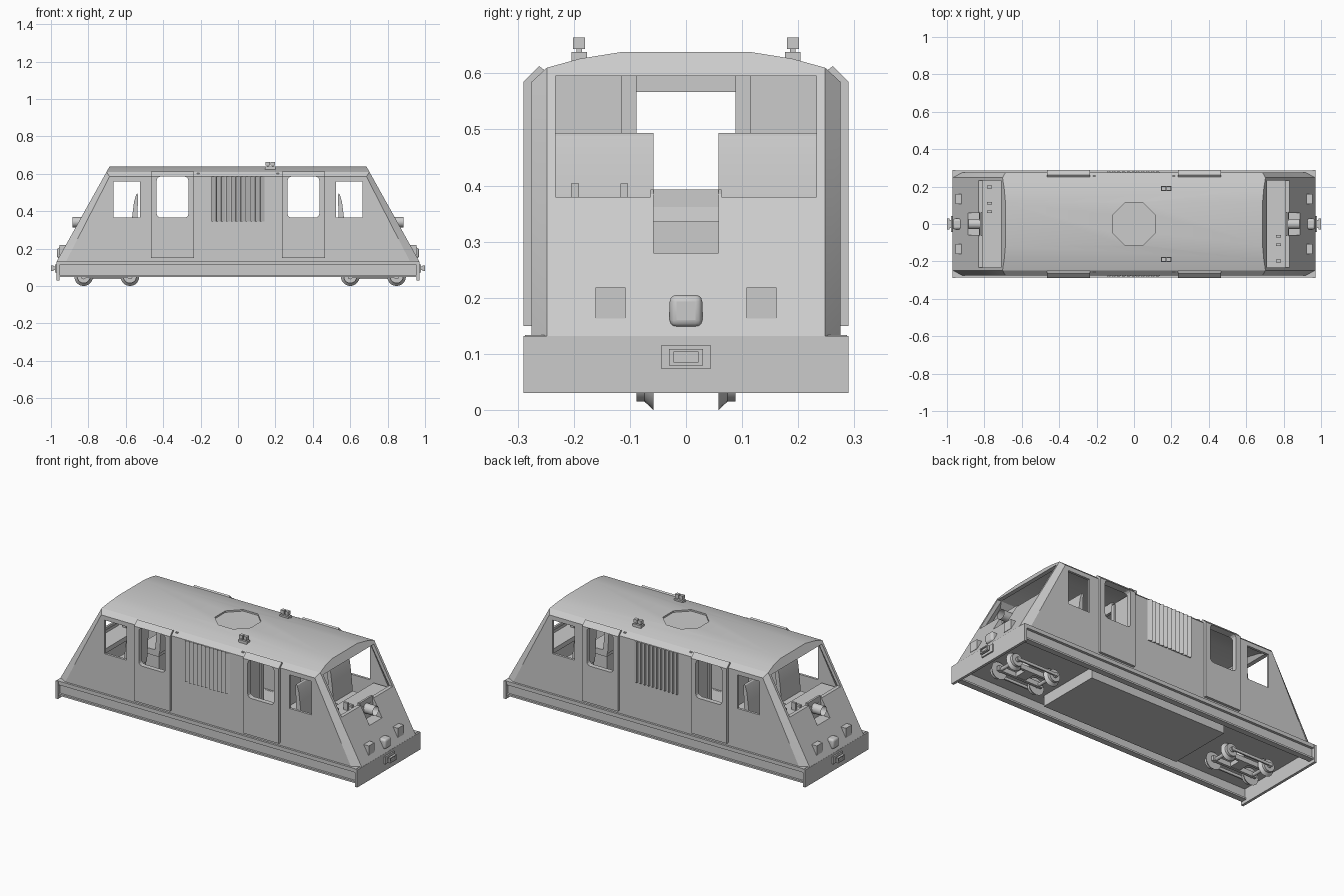
import bpy, bmesh, math

if "Cube" in bpy.data.objects:
    bpy.data.objects.remove(bpy.data.objects["Cube"])

grey = bpy.data.materials.new("plain grey")
grey.diffuse_color = (0.6, 0.6, 0.6, 1)
grey.use_nodes = True
grey.node_tree.nodes["Principled BSDF"].inputs["Base Color"].default_value = grey.diffuse_color


def finish(name, bm, smooth=False):
    bmesh.ops.recalc_face_normals(bm, faces=bm.faces[:])
    me = bpy.data.meshes.new(name)
    bm.to_mesh(me)
    bm.free()
    me.materials.append(grey)
    ob = bpy.data.objects.new(name, me)
    bpy.context.collection.objects.link(ob)
    if smooth:
        shade(ob)
    return ob


def shade(ob):
    bpy.ops.object.select_all(action='DESELECT')
    ob.select_set(True)
    bpy.context.view_layer.objects.active = ob
    bpy.ops.object.shade_smooth_by_angle(angle=math.radians(25))


def prism(name, pts, a, b, axis, caps=True, smooth=False, k=1.0):
    """Extrude a 2D outline along an axis; k scales the far end about the outline centre."""
    put = {'x': lambda p, t: (t, p[0], p[1]),
           'y': lambda p, t: (p[0], t, p[1]),
           'z': lambda p, t: (p[0], p[1], t)}[axis]
    n = len(pts)
    cx, cy = sum(p[0] for p in pts) / n, sum(p[1] for p in pts) / n
    far = [(cx + (p[0] - cx) * k, cy + (p[1] - cy) * k) for p in pts]
    bm = bmesh.new()
    lo = [bm.verts.new(put(p, a)) for p in pts]
    hi = [bm.verts.new(put(p, b)) for p in far]
    for i in range(n):
        j = (i + 1) % n
        bm.faces.new((lo[i], lo[j], hi[j], hi[i]))
    if caps:
        bm.faces.new(lo)
        bm.faces.new(hi)
    return finish(name, bm, smooth)


def box(name, x0, x1, y0, y1, z0, z1):
    return prism(name, [(x0, y0), (x1, y0), (x1, y1), (x0, y1)], z0, z1, 'z')


def circle(cx, cy, r, n=20, turn=0.0):
    return [(cx + r * math.cos(turn + 2 * math.pi * i / n),
             cy + r * math.sin(turn + 2 * math.pi * i / n)) for i in range(n)]


def rounded(x0, x1, z0, z1, r):
    pts = []
    for cx, cz, q in ((x1 - r, z1 - r, 0), (x0 + r, z1 - r, 1), (x0 + r, z0 + r, 2), (x1 - r, z0 + r, 3)):
        for i in range(4):
            t = math.pi / 2 * (q + i / 3)
            pts.append((cx + r * math.cos(t), cz + r * math.sin(t)))
    return pts


def cut(ob, cutters):
    for c in cutters:
        c.hide_render = True
        m = ob.modifiers.new("cut", 'BOOLEAN')
        m.operation, m.solver, m.object = 'DIFFERENCE', 'EXACT', c
    dg = bpy.context.evaluated_depsgraph_get()
    me = bpy.data.meshes.new_from_object(ob.evaluated_get(dg))
    ob.modifiers.clear()
    ob.data = me


def slope(z):
    return 0.968 - 0.557 * (z - 0.134)


# Body hull: sloped ends, chamfered corners, gently arched roof
def hull(name, d, z0):
    bm = bmesh.new()
    for s in (1, -1):
        for t in (1, -1):
            for x, y, z in ((slope(z0), .248, z0), (slope(.61), .248, .61), (slope(.626), .19, .626),
                            (slope(.638), .115, .638), (slope(z0) - .05, .275, z0),
                            (slope(.585) - .03, .275, .585)):
                bm.verts.new((s * (x - d * 1.2), t * (y - d), z - (d if z > .3 else 0)))
    bmesh.ops.convex_hull(bm, input=bm.verts[:])
    bmesh.ops.dissolve_limit(bm, angle_limit=.02, verts=bm.verts[:], edges=bm.edges[:])
    return finish(name, bm)


body = hull("body_shell", 0, .132)
cutters = [hull("inside_cutter", .014, .10)]
door_cutters = []
for s in (1, -1):
    cutters.append(box("windscreen_cutter", s * .64, s * 1.1, -.233, .233, .38, .595))
    cutters.append(box("cab_window_cutter", s * .525, s * .665, -.4, .4, .365, .56))
    cutters.append(box("headlight_cutter", s * .824, s * 1.1, -.058, .058, .28, .393))
    door_cutters.append(prism("door_window_cutter",
                              rounded(min(s * .265, s * .435), max(s * .265, s * .435), .365, .585, .022),
                              -.4, .4, 'y'))
hatch = prism("hatch_cutter", circle(0, 0, .1245, 8, math.pi / 8), .629, .7, 'z')
cut(body, cutters + door_cutters + [hatch])
shade(body)

# Proud doors and louvres on both sides
for t in (1, -1):
    for s in (1, -1):
        door = prism("door", [(t * .27, .15), (t * .29, .15), (t * .29, .585), (t * .262, .613), (t * .25, .604),
                              (t * .27, .585)], s * .235, s * .465, 'x')
        cut(door, door_cutters)
    for i in range(11):
        x = -.143 + i * .026
        prism("louvre", [(x, t * .27), (x + .024, t * .27), (x + .024, t * .276), (x + .002, t * .287)],
              .345, .585, 'z')

# Underframe: floor, channel sills, end beams, central tank
box("floor", -.955, .955, -.27, .27, .112, .133)
box("tank", -.44, .44, -.19, .19, .05, .115)
for t in (1, -1):
    box("sill_web", -.96, .96, t * .26, t * .272, .05, .125)
    box("sill_top_flange", -.96, .96, t * .25, t * .287, .112, .134)
    box("sill_bottom_flange", -.96, .96, t * .25, t * .284, .048, .058)

for s in (1, -1):
    box("end_beam", s * .955, s * .97, -.29, .29, .03, .132)
    # Coupler
    box("coupler_plate", s * .968, s * .978, -.044, .044, .073, .116)
    prism("coupler_neck", [(-.022, .086), (.022, .086), (.022, .103), (-.022, .103)], s * .975, s * .99, 'x')
    cup = box("coupler_head", s * .986, s * 1.0, -.03, .03, .079, .109)
    cup_cut = box("coupler_cutter", s * .993, s * 1.05, -.022, .022, .086, .103)
    cut(cup, [cup_cut])
    cutters.append(cup_cut)

    # Recessed headlight housing with an open tube lamp
    box("headlight_back", s * .812, s * .824, -.058, .058, .28, .393)
    box("headlight_floor", s * .812, s * .882, -.062, .062, .27, .28)
    for t in (1, -1):
        prism("headlight_side", [(s * .812, .275), (s * .886, .275), (s * .826, .385), (s * .812, .393)],
              t * .058, t * .063, 'y')
    prism("headlight_tube", circle(0, .342, .028, 16), s * .824, s * .886, 'x', caps=False, smooth=True)

    # Lower lamps
    for t in (1, -1):
        box("marker_lamp", s * .91, s * .954, t * .108, t * .161, .163, .218)
    lamp = box("centre_lamp", s * .915, s * .968, -.029, .029, .148, .205)
    bev = lamp.modifiers.new("round", 'BEVEL')
    bev.width, bev.segments = .012, 3
    shade(lamp)

    # Cab desk and levers
    prism("cab_desk", [(s * .70, .335), (s * .83, .335), (s * .825, .362), (s * .70, .362)], -.245, .245, 'y')
    box("desk_front", s * .79, s * .81, -.24, .24, .13, .34)
    for y in (.198, .11, .065):
        z1 = .404 if y > .1 else .375
        box("lever", s * .76, s * .785, -s * (y - .007), -s * (y + .007), .36, z1)

    # Two seats in each cab
    for t in (1, -1):
        prism("seat_back", [(s * .575, .27), (s * .566, .37), (s * .556, .45), (s * .545, .488), (s * .538, .494),
                            (s * .534, .485), (s * .538, .37), (s * .545, .27)], t * .058, t * .235, 'y', smooth=True)
        box("seat_cushion", s * .55, s * .68, t * .058, t * .235, .25, .285)
        box("seat_base", s * .57, s * .66, t * .09, t * .2, .13, .255)

        # Bulkhead beside a central doorway
        box("bulkhead", s * .205, s * .22, t * .088, t * .26, .13, .605)
        box("bulkhead_door_frame", s * .22, s * .228, t * .088, t * .115, .13, .595)
    box("bulkhead_top", s * .205, s * .22, -.088, .088, .567, .62)

# Roof horns
for t in (1, -1):
    box("horn_base", .145, .2, t * .176, t * .204, .618, .638)
    for x in (.159, .186):
        box("horn_post", x - .005, x + .005, t * .185, t * .195, .63, .646)
        box("horn", x - .011, x + .011, t * .18, t * .201, .643, .664)

# Bogies with flanged wheels
for x0, x1 in ((-.825, -.578), (.6, .848)):
    mid = (x0 + x1) / 2
    for x in (x0, x1):
        prism("axle", circle(x, .05, .01, 12), -.07, .07, 'y', smooth=True)
        for t in (1, -1):
            prism("wheel_flange", circle(x, .05, .05), t * .058, t * .074, 'y', smooth=True, k=.7)
            prism("wheel_tread", circle(x, .05, .035), t * .066, t * .088, 'y', smooth=True)
            prism("wheel_hub", circle(x, .05, .014, 12), t * .088, t * .1, 'y', smooth=True)
    for t in (1, -1):
        box("coupling_rod", x0 - .01, x1 + .01, t * .094, t * .102, .042, .058)
        box("bogie_frame", x0 - .02, x1 + .02, t * .035, t * .05, .038, .066)
    box("bogie_bolster", mid - .03, mid + .03, -.05, .05, .04, .066)
    prism("bogie_pivot", circle(mid, 0, .025, 16), .06, .115, 'z', smooth=True)

# Remove the cutters
for c in cutters + door_cutters + [hatch]:
    bpy.data.objects.remove(c)
